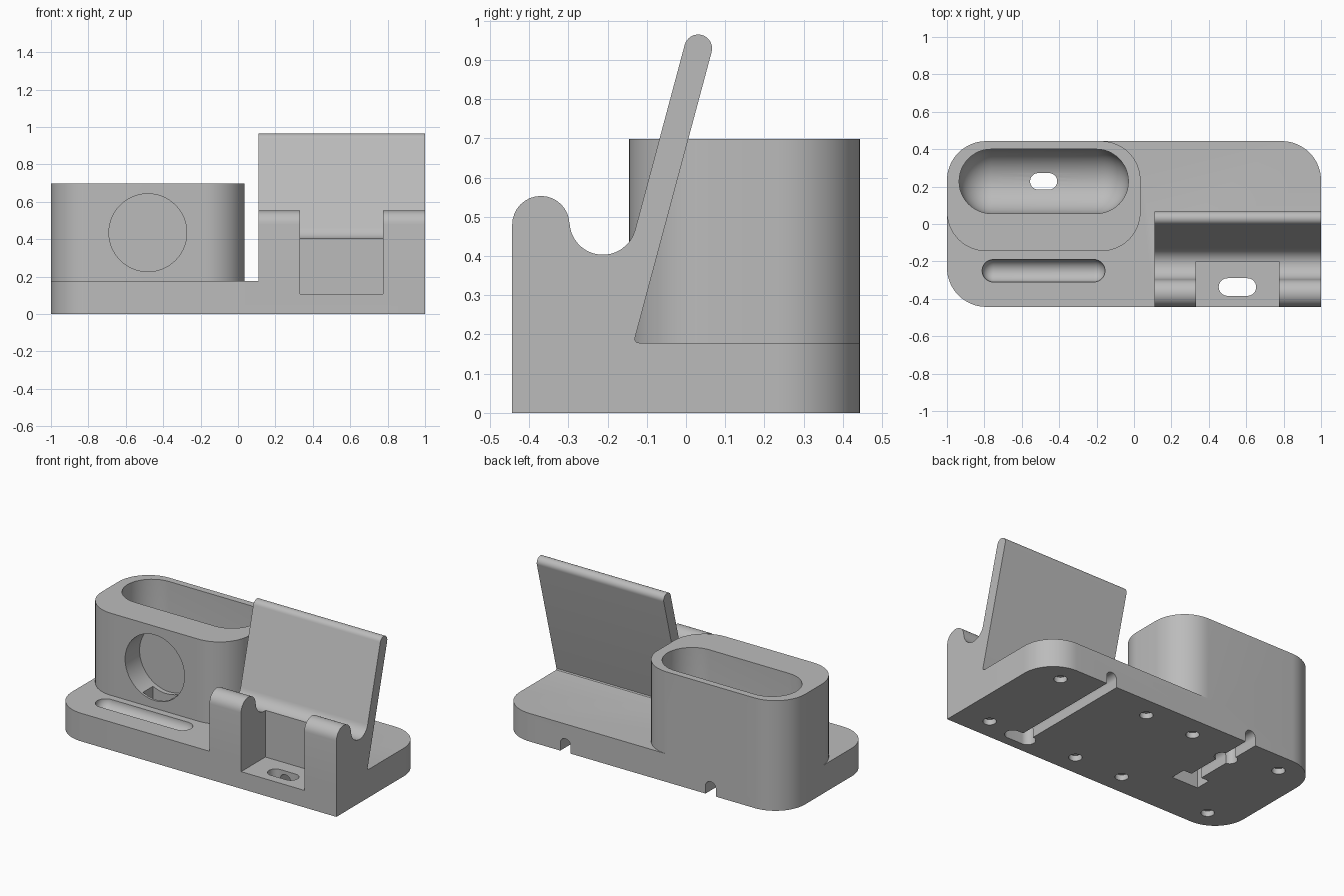
import bpy, bmesh, math
from mathutils import Vector

cube = bpy.data.objects.get("Cube")
if cube:
    bpy.data.objects.remove(cube, do_unlink=True)

grey = bpy.data.materials.new("plain grey")
grey.use_nodes = True
grey.diffuse_color = (0.5, 0.5, 0.5, 1)
grey.node_tree.nodes["Principled BSDF"].inputs["Base Color"].default_value = (0.5, 0.5, 0.5, 1)

HALF_DEPTH = 0.443
BASE_TOP = 0.178


def make_object(name, bm):
    bmesh.ops.recalc_face_normals(bm, faces=bm.faces[:])
    mesh = bpy.data.meshes.new(name)
    bm.to_mesh(mesh)
    bm.free()
    mesh.materials.append(grey)
    obj = bpy.data.objects.new(name, mesh)
    bpy.context.collection.objects.link(obj)
    return obj


def arc(cx, cy, r, start, end, steps=16):
    angles = [math.radians(start + (end - start) * i / steps) for i in range(steps + 1)]
    return [(cx + r * math.cos(a), cy + r * math.sin(a)) for a in angles]


def rounded_rect(u0, u1, v0, v1, radii):
    """Outline with radii for low-low, high-low, high-high and low-high corners."""
    points = []
    corners = [(u0, v0, 1, 1), (u1, v0, -1, 1), (u1, v1, -1, -1), (u0, v1, 1, -1)]
    for i, ((u, v, su, sv), r) in enumerate(zip(corners, radii)):
        fresh = arc(u + su * r, v + sv * r, r, 180 + 90 * i, 270 + 90 * i) if r else [(u, v)]
        for p in fresh:
            if not points or math.dist(p, points[-1]) > 1e-5:
                points.append(p)
    if math.dist(points[0], points[-1]) < 1e-5:
        points.pop()
    return points


def extrude(name, outline, axis, start, end):
    place = {"x": lambda u, v, w: (w, u, v),
             "y": lambda u, v, w: (u, w, v),
             "z": lambda u, v, w: (u, v, w)}[axis]
    bm = bmesh.new()
    face = bm.faces.new([bm.verts.new(place(u, v, start)) for u, v in outline])
    grown = bmesh.ops.extrude_face_region(bm, geom=[face])
    verts = [g for g in grown["geom"] if isinstance(g, bmesh.types.BMVert)]
    bmesh.ops.translate(bm, verts=verts, vec=Vector(place(0, 0, end - start)))
    return make_object(name, bm)


def stadium(name, cx, cy, length, width, z0, z1):
    r = width / 2
    outline = rounded_rect(cx - length / 2, cx + length / 2, cy - r, cy + r, [r] * 4)
    return extrude(name, outline, "z", z0, z1)


def trough(name, x0, x1, y, z, r, top):
    """Round-bottomed slot: hull of spheres at both ends, low and high."""
    bm = bmesh.new()
    for x in (x0 + r, x1 - r):
        for h in (z, top):
            made = bmesh.ops.create_uvsphere(bm, u_segments=48, v_segments=24, radius=r)
            bmesh.ops.translate(bm, verts=made["verts"], vec=(x, y, h))
    bmesh.ops.delete(bm, geom=bm.edges[:], context="EDGES_FACES")
    bmesh.ops.convex_hull(bm, input=bm.verts[:])
    bmesh.ops.delete(bm, geom=[v for v in bm.verts if not v.link_faces], context="VERTS")
    return make_object(name, bm)


def combine(body, tool, operation):
    mod = body.modifiers.new(tool.name, "BOOLEAN")
    mod.object, mod.operation, mod.solver = tool, operation, "EXACT"
    graph = bpy.context.evaluated_depsgraph_get()
    mesh = bpy.data.meshes.new_from_object(body.evaluated_get(graph))
    body.modifiers.clear()
    body.data = mesh
    bpy.data.objects.remove(tool, do_unlink=True)


# Base slab, square only at the front left of the stand
dock = extrude("dock_body", rounded_rect(-1, 1, -HALF_DEPTH, HALF_DEPTH, [0.21, 0, 0.21, 0.21]),
               "z", 0, BASE_TOP)

# Tower for the upright pocket
tower = extrude("tower", rounded_rect(-1, 0.035, -0.145, HALF_DEPTH, [0.21] * 4), "z", 0.05, 0.698)
combine(dock, tower, "UNION")

# Stand: front lip, round cradle and leaning back plate
profile = [(-HALF_DEPTH, 0.05)]
profile += arc(-0.37, 0.48, 0.073, 180, 0)
profile += arc(-0.212, 0.488, 0.085, 180, 345)
profile += arc(0.031, 0.929, 0.0355, 165, -15)
profile += [(-0.129, 0.195), (-0.131, 0.187), (-0.126, 0.18), (-0.115, BASE_TOP), (-0.115, 0.05)]
combine(dock, extrude("stand", profile, "x", 0.11, 1), "UNION")

# Openings seen from above and from the front
cutters = [
    extrude("stand_notch", rounded_rect(0.332, 0.775, -0.6, -0.2, [0] * 4), "z", 0.108, 0.8),
    stadium("stand_cable_slot", 0.553, -0.337, 0.2, 0.094, -0.1, 0.2),
    trough("tower_pocket", -0.935, -0.03, 0.228, 0.473, 0.172, 1),
    stadium("pocket_cable_slot", -0.483, 0.228, 0.145, 0.088, -0.1, 0.5),
    trough("front_groove", -0.812, -0.155, -0.25, BASE_TOP, 0.06, 0.21),
    extrude("round_recess", rounded_rect(-0.69, -0.274, 0.227, 0.643, [0.208] * 4), "y", -0.3, 0.0),
    extrude("recess_cable_passage", rounded_rect(-0.575, -0.39, -0.13, -0.03, [0] * 4),
            "z", -0.1, 0.3),
]

# Arched cable channels under the base, open at the back
for x, front in ((-0.483, -0.08), (0.535, -0.337)):
    arch = rounded_rect(x - 0.036, x + 0.036, -0.1, 0.085, [0, 0, 0.0355, 0.0355])
    cutters.append(extrude("cable_channel", arch, "y", front, 0.6))

# Shallow round sockets for feet
for x in (-0.8, -0.17, 0.17, 0.8):
    for y in (-0.31, 0.31):
        cutters.append(stadium("foot_socket", x, y, 0.076, 0.076, -0.1, 0.035))

for cutter in cutters:
    combine(dock, cutter, "DIFFERENCE")

# Smooth curved walls, crisp edges
bpy.ops.object.select_all(action="DESELECT")
dock.select_set(True)
bpy.context.view_layer.objects.active = dock
bpy.ops.object.shade_smooth_by_angle(angle=math.radians(30))
